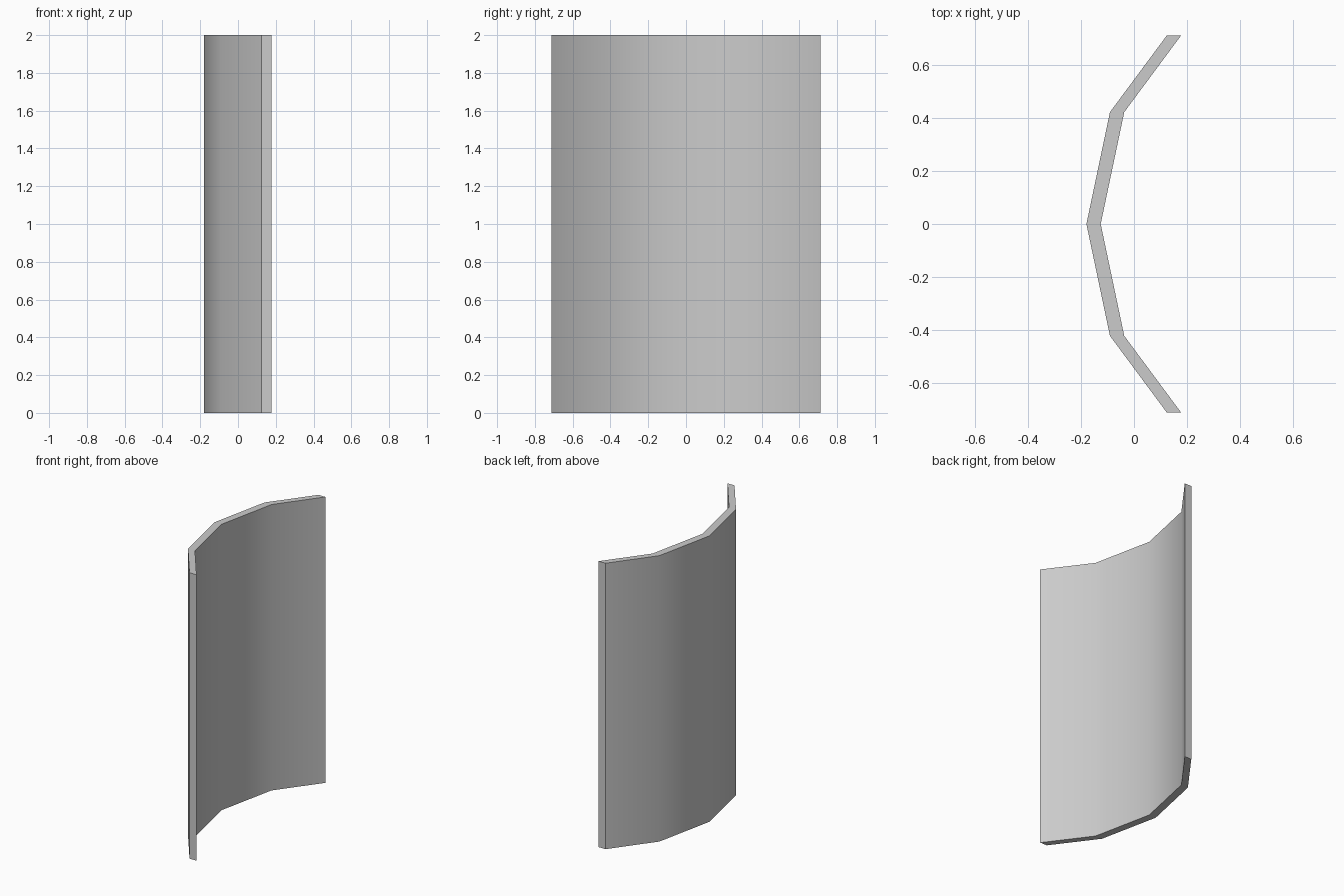
import bpy, bmesh, math

if "Cube" in bpy.data.objects:
    bpy.data.objects.remove(bpy.data.objects["Cube"])

HEIGHT = 2.0
THICK = 0.054  # wall thickness measured along x

# Outer (convex) edge of the bent panel, upper half, from the middle outwards
half = [(-0.18, 0.0), (-0.091, 0.423), (0.124, 0.713)]
outer = [(x, -y) for x, y in reversed(half[1:])] + half
inner = [(x + THICK, y) for x, y in outer]

bm = bmesh.new()


def column(points, z):
    return [bm.verts.new((x, y, z)) for x, y in points]


ob, ib = column(outer, 0), column(inner, 0)
ot, it = column(outer, HEIGHT), column(inner, HEIGHT)

# Wall strips: outside, inside, bottom and top edges
for i in range(len(outer) - 1):
    j = i + 1
    for a, b in ((ob, ot), (ib, it), (ob, ib), (ot, it)):
        bm.faces.new((a[i], a[j], b[j], b[i]))

# End caps
for k in (0, -1):
    bm.faces.new((ob[k], ib[k], it[k], ot[k]))

bmesh.ops.recalc_face_normals(bm, faces=bm.faces)
mesh = bpy.data.meshes.new("curved_panel")
bm.to_mesh(mesh)
bm.free()

panel = bpy.data.objects.new("curved_panel", mesh)
bpy.context.collection.objects.link(panel)
bpy.context.view_layer.objects.active = panel
panel.select_set(True)
bpy.ops.object.shade_smooth_by_angle(angle=math.radians(35))
